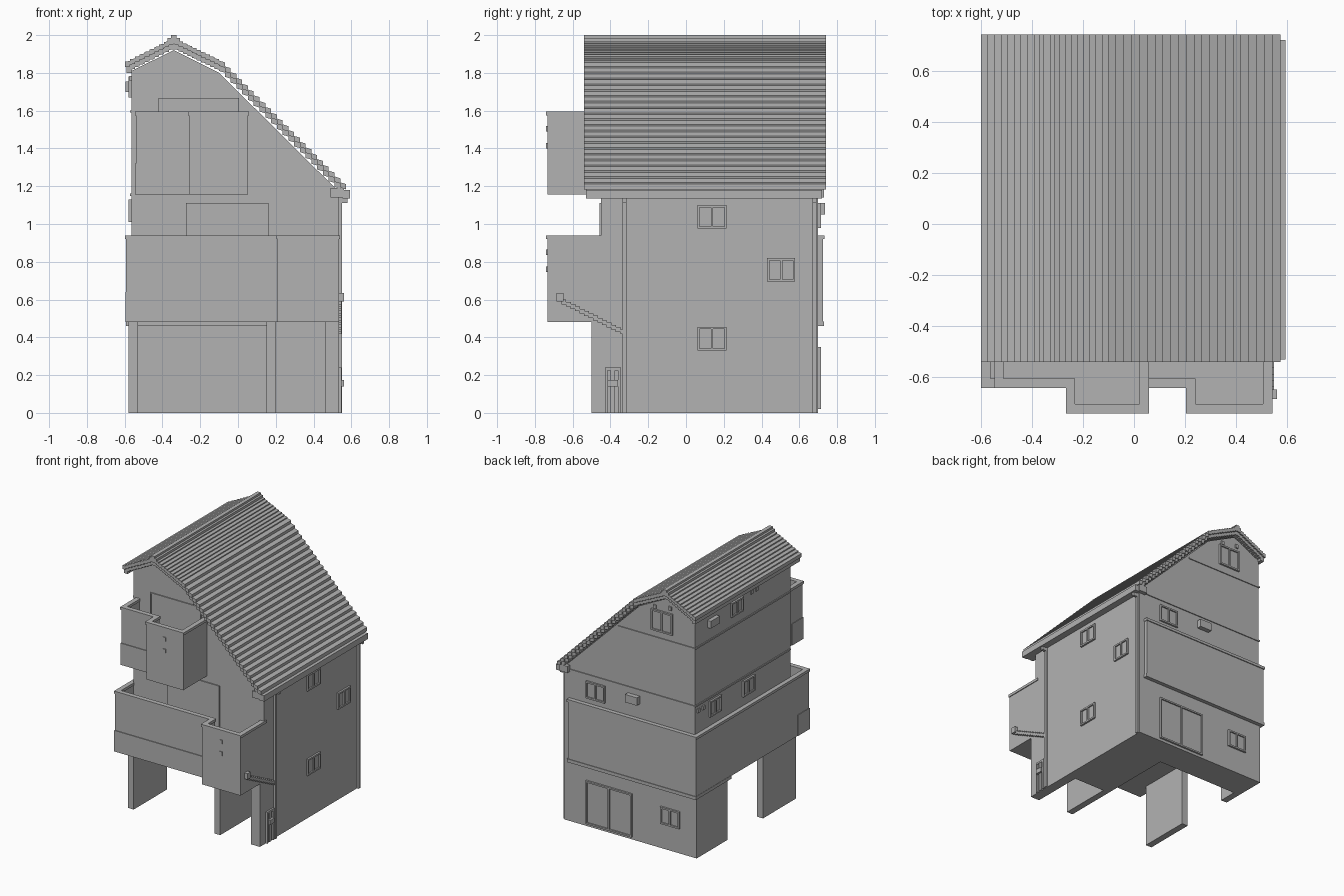
import bpy, bmesh

if "Cube" in bpy.data.objects:
    bpy.data.objects.remove(bpy.data.objects["Cube"])

grey = bpy.data.materials.new("plain_grey")
grey.use_nodes = True
colour = (0.45, 0.45, 0.45, 1)
grey.diffuse_color = colour
grey.node_tree.nodes["Principled BSDF"].inputs["Base Color"].default_value = colour


def finish(name, bm):
    bmesh.ops.recalc_face_normals(bm, faces=bm.faces)
    mesh = bpy.data.meshes.new(name)
    bm.to_mesh(mesh)
    bm.free()
    mesh.materials.append(grey)
    bpy.context.collection.objects.link(bpy.data.objects.new(name, mesh))


def add_box(bm, x, y, z):
    made = bmesh.ops.create_cube(bm, size=1)["verts"]
    for v in made:
        for i, (lo, hi) in enumerate((x, y, z)):
            v.co[i] = hi if v.co[i] > 0 else lo


def boxes(name, *ranges):
    bm = bmesh.new()
    for r in ranges:
        add_box(bm, *r)
    finish(name, bm)


def prism(name, profile, y0, y1):
    bm = bmesh.new()
    face = bm.faces.new([bm.verts.new((x, y0, z)) for x, z in profile])
    moved = bmesh.ops.extrude_face_region(bm, geom=[face])["geom"]
    for v in moved:
        if isinstance(v, bmesh.types.BMVert):
            v.co.y = y1
    finish(name, bm)


# Outer wall planes: axis, position, outward sign
WALLS = {"front": (1, -0.45, -1), "back": (1, 0.70, 1),
         "left": (0, -0.565, -1), "right": (0, 0.535, 1)}


def on_wall(wall, u, z, depth):
    axis, pos, sign = WALLS[wall]
    out = sorted((pos - sign * 0.01, pos + sign * depth))
    return (out, u, z) if axis == 0 else (u, out, z)


def window(name, wall, u, z, bar=0.012, depth=0.014):
    (a, b), (c, d) = u, z
    mid = (a + b) / 2
    parts = [on_wall(wall, u, z, 0.004),
             on_wall(wall, (mid - bar / 2, mid + bar / 2), z, depth)]
    parts += [on_wall(wall, s, z, depth) for s in ((a, a + bar), (b - bar, b))]
    parts += [on_wall(wall, u, s, depth) for s in ((c, c + bar), (d - bar, d))]
    boxes(name, *parts)


# House shell above the open ground floor
gable = [(-0.565, 0.48), (0.535, 0.48), (0.535, 1.17), (-0.1, 1.80), (-0.34, 1.92), (-0.565, 1.81)]
prism("house_walls", gable, -0.45, 0.70)

# Ground floor: rear rooms, side rooms and carport walls
boxes("ground_rear", ((-0.58, 0.535), (0.47, 0.70), (0, 0.5)))
boxes("ground_side", ((0.15, 0.535), (-0.1, 0.5), (0, 0.5)))
boxes("carport_rear_return", ((-0.58, -0.53), (0.33, 0.5), (0, 0.5)))
for name, x in (("left", (-0.58, -0.53)), ("middle", (0.15, 0.20)), ("right", (0.46, 0.535))):
    boxes(name + "_fin_wall", (x, (-0.5, -0.1), (0, 0.48)))

# Cladding band wrapping the first floor at the left and back
boxes("first_floor_band", ((-0.592, 0.49), (-0.45, 0.725), (0.48, 0.925)))
boxes("band_coping", ((-0.598, 0.495), (-0.45, 0.732), (0.92, 0.94)))
boxes("band_base", ((-0.594, 0.495), (0.3, 0.73), (0.46, 0.485)))
for z in (1.155, 1.595):
    right = 0.53 if z < 1.3 else 0.08
    boxes("floor_trim", ((-0.572, right), (0.5, 0.707), (z - 0.006, z + 0.006)),
          ((-0.572, -0.5), (-0.45, 0.707), (z - 0.006, z + 0.006)))


def balcony(name, xl, xm, xr, z0, z1, seam):
    """Open balcony whose right bay steps forward."""
    h, step, front, wall = 0.012, -0.623, -0.722, -0.44
    path = [(xl + h, wall), (xl + h, step), (xm + h, step),
            (xm + h, front), (xr - h, front), (xr - h, wall)]
    sides, coping = bmesh.new(), bmesh.new()
    for (ax, ay), (bx, by) in zip(path, path[1:]):
        for bm, t, z in ((sides, h, (z0, z1 - 0.01)), (coping, h + 0.006, (z1 - 0.02, z1))):
            add_box(bm, (min(ax, bx) - t, max(ax, bx) + t),
                    (min(ay, by) - t, max(ay, by) + t), z)
    finish(name + "_parapet", sides)
    finish(name + "_coping", coping)
    boxes(name + "_floor", ((xl + h, xr - h), (step, wall), (z0, z0 + 0.06)),
          ((xm + h, xr - h), (front, wall), (z0, z0 + 0.06)))
    # lower facing panel
    boxes(name + "_facing", ((xl - 0.004, xm), (-0.641, -0.63), (z0, seam)),
          ((xl - 0.004, xl + 0.01), (-0.641, -0.5), (z0, seam)))
    # drain outlets on the forward bay
    x = (xm + xr) / 2
    boxes(name + "_vents", *[((x - 0.012, x + 0.012), (-0.74, -0.73), (z1 - d - 0.014, z1 - d + 0.014))
                             for d in (0.09, 0.18)])


balcony("lower_balcony", -0.592, 0.21, 0.535, 0.48, 0.94, 0.64)
balcony("upper_balcony", -0.54, -0.26, 0.052, 1.155, 1.595, 1.32)

# Sliding balcony doors
window("lower_balcony_doors", "front", (-0.275, 0.162), (0.54, 1.11), 0.008, 0.008)
window("upper_balcony_doors", "front", (-0.422, 0.005), (1.215, 1.668), 0.008, 0.008)

# Side and back windows
for wall, u, z in (("right", (0.06, 0.215), (0.975, 1.10)),
                   ("right", (0.43, 0.578), (0.695, 0.82)),
                   ("right", (0.06, 0.215), (0.33, 0.455)),
                   ("back", (0.19, 0.35), (0.98, 1.11)),
                   ("back", (-0.38, -0.20), (1.65, 1.81)),
                   ("back", (-0.44, -0.28), (0.19, 0.32)),
                   ("back", (-0.04, 0.35), (0.02, 0.35)),
                   ("left", (0.13, 0.27), (1.67, 1.78)),
                   ("left", (0.39, 0.53), (1.01, 1.13)),
                   ("left", (-0.01, 0.13), (1.01, 1.13))):
    window(wall + "_window", wall, u, z)

# Vent hoods and small round-hole covers
boxes("back_vent_hood", on_wall("back", (-0.1, 0), (1.05, 1.11), 0.035))
boxes("left_vent_hood", on_wall("left", (0.44, 0.55), (1.70, 1.755), 0.03))
for wall, u, z in (("left", 0.02, 1.77), ("left", -0.04, 1.77), ("left", 0.66, 1.11),
                   ("left", 0.60, 1.11), ("back", -0.23, 1.83), ("back", -0.36, 1.85)):
    boxes("vent_cover", on_wall(wall, (u - 0.012, u + 0.012), (z - 0.014, z + 0.014), 0.01))


# Tiled roof with overlapping courses on a double-pitch line
def courses(a, b, n):
    pts = []
    dx, dz = (b[0] - a[0]) / n, (b[1] - a[1]) / n
    for i in range(n):
        x, z = a[0] + i * dx, a[1] + i * dz
        pts += [(x, z), (x + dx, z + 0.3 * dz)]
    return pts


ridge, knee, eave_l, eave_r = (-0.34, 1.98), (-0.1, 1.865), (-0.598, 1.85), (0.572, 1.19)
left = courses(ridge, eave_l, 10)
right = courses(ridge, knee, 10) + courses(knee, eave_r, 22)
top = left[::-1] + right[1:]


def lowered(points, drop):
    return [(x, z - drop) for x, z in points]


prism("roof_tiles", top + lowered(top, 0.028)[::-1], -0.54, 0.74)
inner = top[2:-2]
prism("roof_underlay", lowered(inner, 0.026) + lowered(inner, 0.055)[::-1], -0.53, 0.73)
boxes("ridge_cap", ((-0.372, -0.308), (-0.54, 0.74), (1.955, 1.985)),
      ((-0.355, -0.325), (-0.54, 0.74), (1.98, 2.0)))

# Eaves boards, gutter and downpipes
boxes("left_eaves_board", ((-0.59, -0.56), (-0.53, 0.73), (1.80, 1.835)))
boxes("right_soffit", ((0.49, 0.56), (-0.53, 0.73), (1.14, 1.19)))
boxes("gutter", ((0.552, 0.592), (-0.53, 0.72), (1.135, 1.18)))
for y in (-0.325, 0.68):
    boxes("downpipe", ((0.53, 0.55), (y - 0.01, y + 0.01), (0, 1.15)),
          ((0.53, 0.58), (y - 0.01, y + 0.01), (1.11, 1.14)))

# Stepped drain pipe from the balcony down to the front downpipe
steps = 14
boxes("sloping_drain", *[((0.525, 0.547),
                          (-0.66 + i * 0.024, -0.634 + i * 0.024),
                          (0.575 - i * 0.0122, 0.60 - i * 0.0122)) for i in range(steps)])
boxes("drain_hopper", ((0.53, 0.56), (-0.685, -0.648), (0.59, 0.635)))

# Utility meters by the entrance
boxes("meter_frame", ((0.53, 0.548), (-0.43, -0.415), (0, 0.24)),
      ((0.53, 0.548), (-0.36, -0.345), (0, 0.24)),
      ((0.53, 0.548), (-0.43, -0.345), (0.225, 0.24)),
      ((0.53, 0.545), (-0.40, -0.375), (0, 0.225)))
boxes("meter_box", ((0.53, 0.56), (-0.415, -0.36), (0.14, 0.175)))
